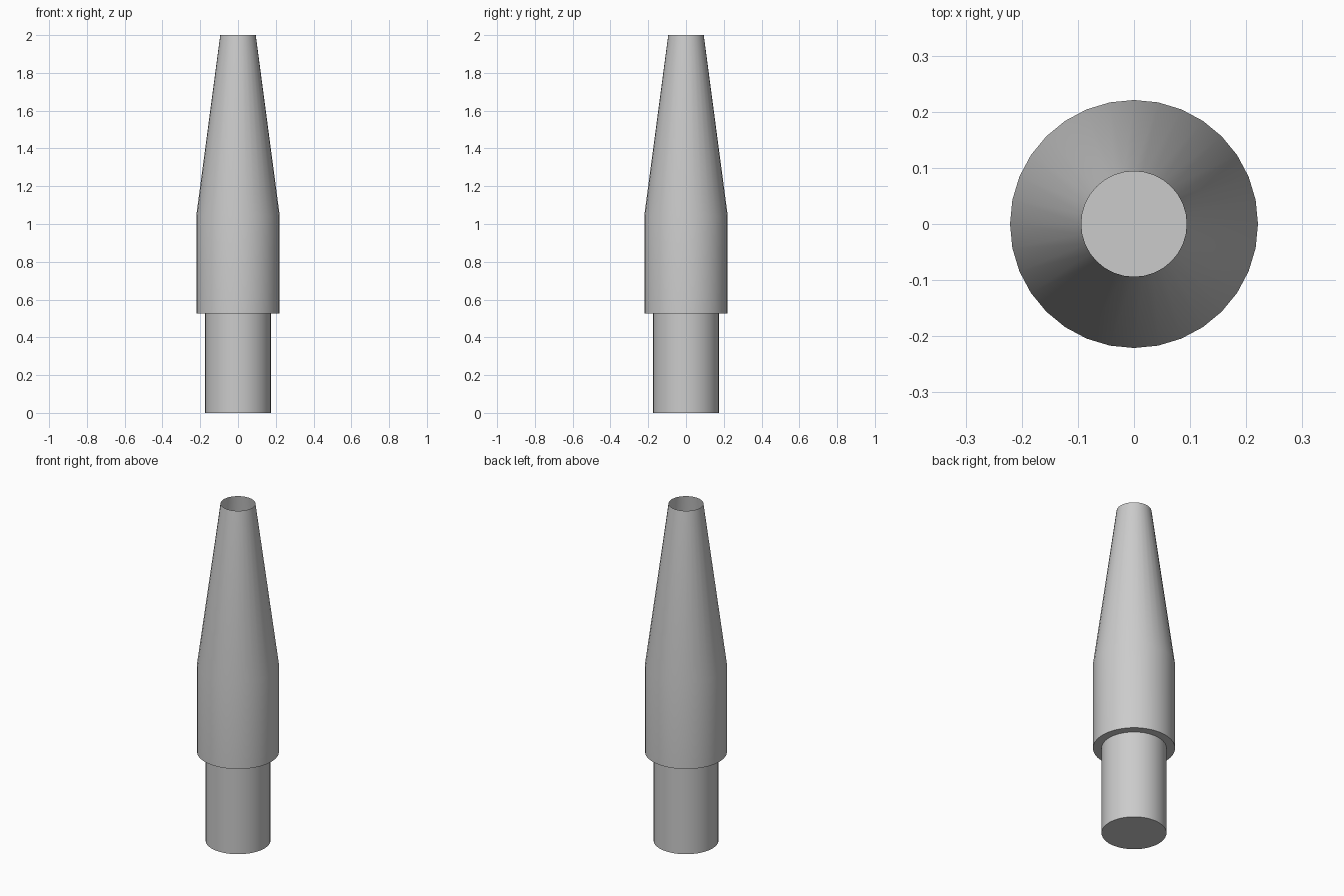
import bpy, bmesh, math

if "Cube" in bpy.data.objects:
    bpy.data.objects.remove(bpy.data.objects["Cube"])

SIDES = 32
# Outer profile (radius, height): closed base, stepped shank, body, open tapered tip
PROFILE = [(0.175, 0.0), (0.175, 0.527), (0.221, 0.527), (0.221, 1.043), (0.094, 2.0)]


def lathe(name, profile, sides):
    bm = bmesh.new()
    rings = [[bm.verts.new((r * math.cos(2 * math.pi * i / sides),
                            r * math.sin(2 * math.pi * i / sides), z))
              for i in range(sides)] for r, z in profile]
    for low, high in zip(rings, rings[1:]):
        for i in range(sides):
            j = (i + 1) % sides
            bm.faces.new((low[i], low[j], high[j], high[i]))
    # Flat base; the top stays open
    bm.faces.new(rings[0][::-1])
    mesh = bpy.data.meshes.new(name)
    bm.to_mesh(mesh)
    bm.free()
    obj = bpy.data.objects.new(name, mesh)
    bpy.context.collection.objects.link(obj)
    return obj


# Hollow tapered nozzle with a narrower shank
nozzle = lathe("tapered_nozzle", PROFILE, SIDES)
bpy.context.view_layer.objects.active = nozzle
nozzle.select_set(True)
bpy.ops.object.shade_smooth_by_angle(angle=math.radians(30))
